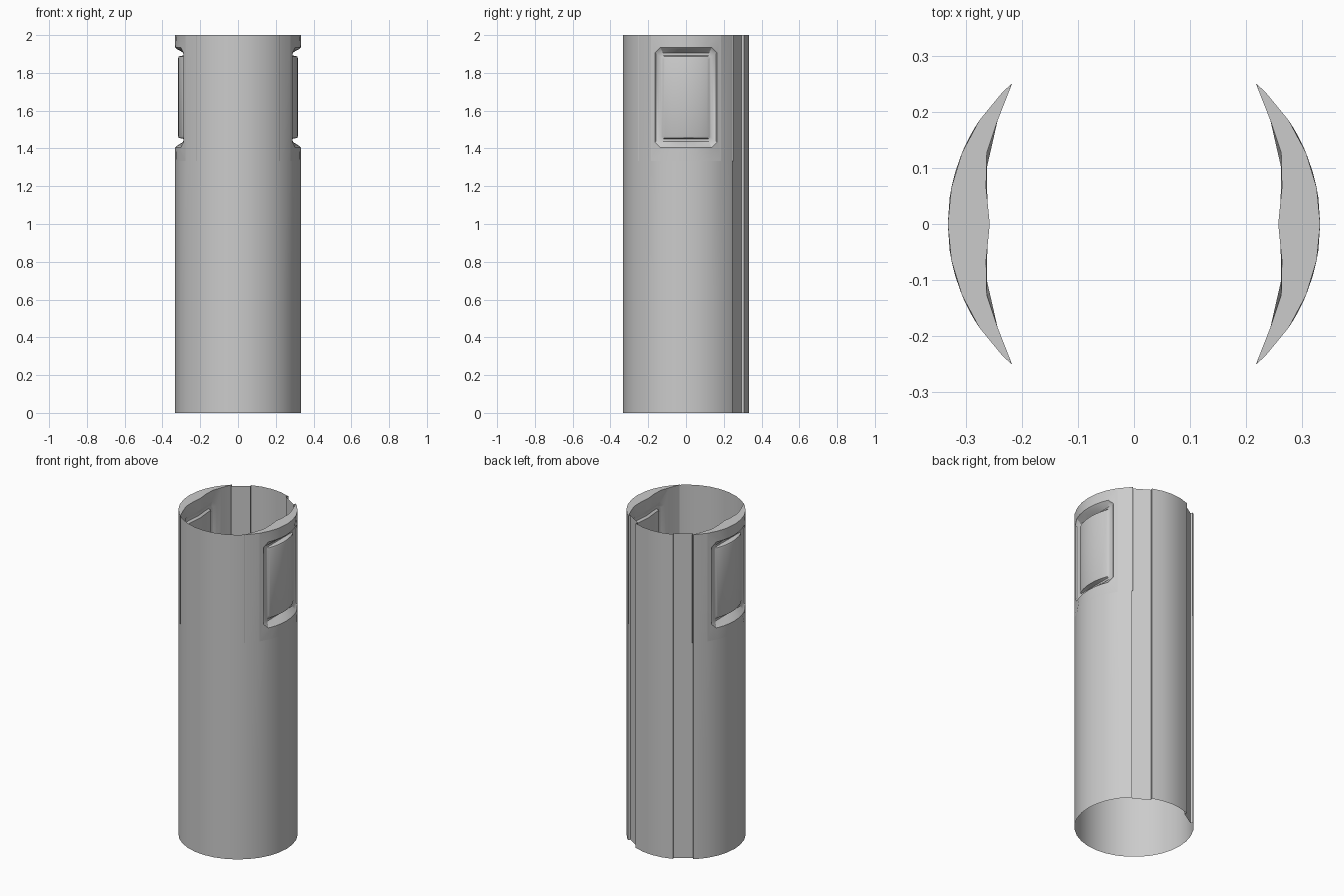
import bpy, bmesh, math

if "Cube" in bpy.data.objects:
    bpy.data.objects.remove(bpy.data.objects["Cube"])

R, TOP, SPLIT = 0.333, 2.0, 1.333
STEP = 11.25                       # 32-sided tube
EDGE = R * math.sin(math.radians(3 * STEP))
N = 6                              # columns across a window


def make(name, faces, mirror=False):
    """Object from a list of faces given as coordinate tuples."""
    bm = bmesh.new()
    for f in faces:
        bm.faces.new([bm.verts.new(p) for p in f])
    bmesh.ops.remove_doubles(bm, verts=bm.verts, dist=0.0004)
    me = bpy.data.meshes.new(name)
    bm.to_mesh(me)
    bm.free()
    ob = bpy.data.objects.new(name, me)
    bpy.context.collection.objects.link(ob)
    if mirror:
        m = ob.modifiers.new("mirror", 'MIRROR')
        m.use_mirror_merge = False
    bpy.ops.object.select_all(action='DESELECT')
    ob.select_set(True)
    bpy.context.view_layer.objects.active = ob
    bpy.ops.object.shade_smooth_by_angle(angle=math.radians(25))
    return ob


def arc(r):
    return lambda y: math.sqrt(r * r - y * y)


def loop(h, z0, z1, c, surf):
    """Chamfered rectangle laid on the surface x = surf(y)."""
    a = math.asin((h - c) / R)
    ys = [R * math.sin(-a + 2 * a * i / N) for i in range(N + 1)]
    pts = [(y, z0) for y in ys] + [(h, z0 + c), (h, z1 - c)]
    pts += [(y, z1) for y in reversed(ys)] + [(-h, z1 - c), (-h, z0 + c)]
    return [(surf(y), y, z) for y, z in pts]


def nested(loops):
    """Bridge nested loops and fill the last one with vertical strips."""
    faces = []
    for a, b in zip(loops, loops[1:]):
        n = len(a)
        for i in range(n):
            j = (i + 1) % n
            faces.append((a[i], a[j], b[j], b[i]))
    p = loops[-1]
    bot, top = p[:N + 1], p[N + 3:2 * N + 4][::-1]
    for i in range(N):
        faces.append((bot[i], bot[i + 1], top[i + 1], top[i]))
    faces.append((bot[N], p[N + 1], p[N + 2], top[N]))
    faces.append((p[-1], bot[0], top[0], p[-2]))
    return faces


def clean(faces):
    """Drop repeated corners and empty faces."""
    out = []
    for f in faces:
        g = []
        for p in f:
            if all(math.dist(p, q) > 0.0005 for q in g):
                g.append(p)
        if len(g) > 2:
            out.append(g)
    return out


# Tube outline, with two shallow vertical channels at the back
right = [(k * STEP, R) for k in range(-8, 5)]
right += [(48, R), (48, 0.318), (67.5, 0.318), (67.5, R), (78.75, R), (90, R)]
outline = right + [(180 - a, r) for a, r in reversed(right[1:-1])]


def on_wall(ar, z):
    t = math.radians(ar[0])
    return (ar[1] * math.cos(t), ar[1] * math.sin(t), z)


wall = []
for i, p in enumerate(outline):
    q = outline[(i + 1) % len(outline)]
    mid = (p[0] + q[0]) / 2 if i < len(outline) - 1 else 264
    at_window = abs(mid) < 33 or abs(mid - 180) < 33
    for z0, z1 in ((0, 0.667), (0.667, SPLIT), (SPLIT, TOP)):
        if not (at_window and z1 == TOP):
            wall.append((on_wall(p, z0), on_wall(q, z0), on_wall(q, z1), on_wall(p, z1)))
make("tube_wall", clean(wall))

# Recessed side windows with a raised curved panel
flat = lambda y: 0.286
make("side_window", clean(nested([
    loop(EDGE, SPLIT, TOP, 0, arc(R)),
    loop(0.165, 1.405, 1.935, 0.028, arc(R)),
    loop(0.158, 1.413, 1.927, 0.026, arc(R - 0.008)),
    loop(0.138, 1.437, 1.905, 0.016, flat),
    loop(0.130, 1.450, 1.893, 0.010, flat),
    loop(0.126, 1.456, 1.887, 0.010, arc(0.314)),
    loop(0.120, 1.465, 1.878, 0.008, arc(0.317)),
])), mirror=True)

# Thickened lining behind each window
INNER = [(0, 0.258), (0.1, 0.268), (0.125, 0.264), (0.165, 0.252), (0.2, 0.238), (0.251, 0.218)]


def lining_x(y):
    y = abs(y)
    for (y0, x0), (y1, x1) in zip(INNER, INNER[1:]):
        if y <= y1:
            return x0 + (x1 - x0) * (y - y0) / (y1 - y0)
    return INNER[-1][1]


sunk = lambda y: lining_x(y) + 0.012
lining = nested([
    loop(EDGE, SPLIT, TOP, 0, lining_x),
    loop(0.155, 1.41, 1.93, 0.028, lining_x),
    loop(0.138, 1.435, 1.905, 0.018, sunk),
    loop(0.125, 1.45, 1.89, 0.012, sunk),
    loop(0.118, 1.46, 1.88, 0.010, lining_x),
])
angles = [-49] + [k * STEP for k in range(-4, 5)] + [49]
pts = [on_wall((a, R), 0) for a in angles]
for (x0, y0, _), (x1, y1, _) in zip(pts, pts[1:]):
    i0, i1 = lining_x(y0), lining_x(y1)
    if abs(y0 + y1) / 2 > EDGE:
        lining.append(((i0, y0, SPLIT), (i1, y1, SPLIT), (i1, y1, TOP), (i0, y0, TOP)))
    # crescent caps, lower then upper
    lining.append(((x0, y0, SPLIT), (x1, y1, SPLIT), (i1, y1, SPLIT), (i0, y0, SPLIT)))
    lining.append(((i0, y0, TOP), (i1, y1, TOP), (x1, y1, TOP), (x0, y0, TOP)))
make("window_lining", clean([f[::-1] for f in lining]), mirror=True)
